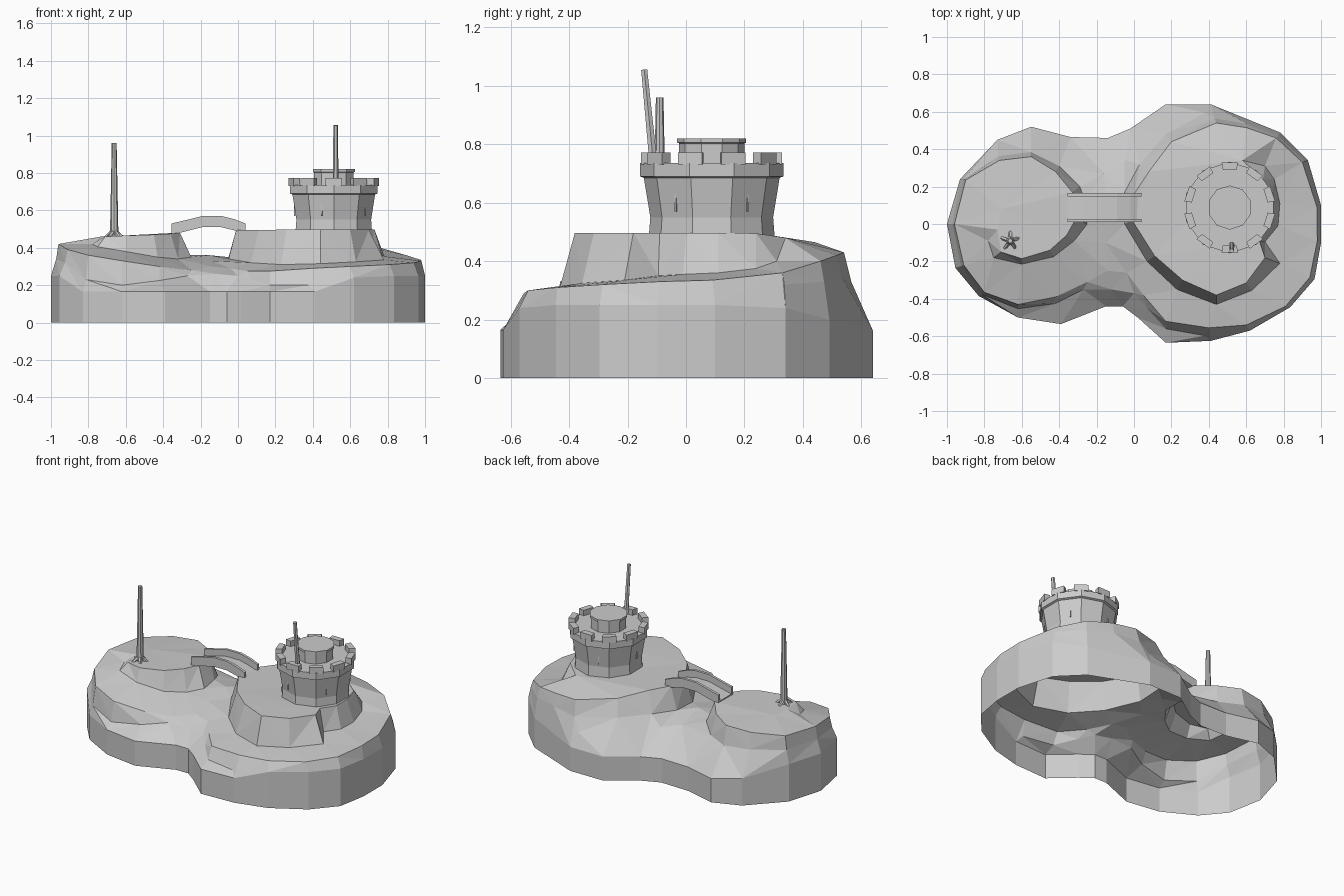
import bpy, bmesh, math
from mathutils import Vector
from mathutils.geometry import delaunay_2d_cdt

cube = bpy.data.objects.get("Cube")
if cube:
    bpy.data.objects.remove(cube, do_unlink=True)

stone = bpy.data.materials.new("plain_grey")
stone.use_nodes = True
GREY = (0.6, 0.6, 0.6, 1)
stone.diffuse_color = GREY
stone.node_tree.nodes["Principled BSDF"].inputs["Base Color"].default_value = GREY


def add_mesh(name, verts, faces):
    mesh = bpy.data.meshes.new(name)
    mesh.from_pydata([tuple(v) for v in verts], [], faces)
    mesh.materials.append(stone)
    obj = bpy.data.objects.new(name, mesh)
    bpy.context.collection.objects.link(obj)
    return obj


def fix_normals(obj):
    bm = bmesh.new()
    bm.from_mesh(obj.data)
    bmesh.ops.recalc_face_normals(bm, faces=bm.faces)
    bm.to_mesh(obj.data)
    bm.free()
    return obj


def lathe(name, centre, profile, sides, turn=0.0):
    """Closed faceted solid from (radius, z) rings."""
    verts, faces = [], []
    for r, z in profile:
        for i in range(sides):
            a = math.tau * (i + turn) / sides
            verts.append((centre[0] + r * math.cos(a), centre[1] + r * math.sin(a), z))
    for k in range(len(profile) - 1):
        for i in range(sides):
            j = (i + 1) % sides
            faces.append((k * sides + i, k * sides + j, (k + 1) * sides + j, (k + 1) * sides + i))
    faces.append(tuple(range(sides))[::-1])
    faces.append(tuple(range(len(verts) - sides, len(verts))))
    return fix_normals(add_mesh(name, verts, faces))


def rod(name, start, end, r0, r1, sides=6):
    """Tapered bar between two points."""
    start, end = Vector(start), Vector(end)
    rot = (end - start).to_track_quat('Z', 'Y')
    verts = []
    for p, r in ((start, r0), (end, r1)):
        for i in range(sides):
            a = math.tau * i / sides
            verts.append(p + rot @ Vector((r * math.cos(a), r * math.sin(a), 0)))
    faces = [(i, (i + 1) % sides, sides + (i + 1) % sides, sides + i) for i in range(sides)]
    faces += [tuple(range(sides))[::-1], tuple(range(sides, 2 * sides))]
    return fix_normals(add_mesh(name, verts, faces))


# Island shoreline, counter-clockwise: x, y, height of the sheer wall
shore = [(-1, 0, .25), (-.955, -.235, .25), (-.83, -.385, .165), (-.62, -.5, .165), (-.39, -.535, .165),
         (-.15, -.44, .165), (-.06, -.44, .165), (.02, -.5, .165), (.17, -.635, .165), (.41, -.625, .165),
         (.62, -.57, .24), (.835, -.445, .25), (.965, -.295, .25), (1, -.1, .25), (1, .1, .25),
         (.93, .34, .24), (.78, .49, .2), (.41, .64, .16), (.17, .64, .16), (-.02, .51, .16),
         (-.14, .46, .16), (-.34, .465, .16), (-.55, .52, .16), (-.73, .45, .18), (-.93, .24, .25)]

# Terrain break lines: hill edges, feet of the steep banks, and ledges below the outer rims
left_rim = [(-.25, -.31, .28), (-.42, -.39, .3), (-.62, -.43, .33), (-.8, -.365, .36), (-.91, -.22, .39),
            (-.96, 0, .42), (-.9, .235, .43), (-.72, .34, .445), (-.55, .36, .455), (-.42, .28, .465),
            (-.33, .17, .48), (-.31, .03, .48), (-.36, -.06, .475), (-.45, -.14, .47), (-.6, -.185, .465),
            (-.71, -.15, .46), (-.73, -.03, .46), (-.71, .08, .46)]
left_foot = [(-.29, .2, .35), (-.26, .12, .36), (-.25, .0, .35), (-.32, -.09, .34), (-.43, -.175, .35),
             (-.6, -.215, .38), (-.75, -.18, .405), (-.78, -.09, .42)]
left_ledge = [(-.27, -.35, .25), (-.42, -.425, .225), (-.62, -.453, .2), (-.813, -.377, .23),
              (-.925, -.225, .32), (-.972, 0, .34), (-.912, .238, .34), (-.725, .362, .34),
              (-.55, .385, .33), (-.4, .31, .33)]
right_rim = [(-.04, -.26, .29), (.05, -.38, .275), (.17, -.52, .275), (.4, -.555, .29), (.6, -.54, .3),
             (.81, -.44, .31), (.94, -.285, .32), (.98, -.09, .33), (.978, .09, .335), (.9, .33, .36),
             (.76, .46, .4), (.6, .515, .42), (.44, .54, .43), (.2, .44, .465), (.08, .28, .49),
             (.0, .16, .495), (-.01, .02, .495), (.11, -.17, .495), (.26, -.3, .497), (.44, -.38, .497),
             (.6, -.315, .497), (.7, -.18, .497), (.67, -.09, .497), (.73, .0, .497), (.73, .11, .497),
             (.69, .24, .495), (.58, .34, .48)]
right_foot = [(-.05, .17, .35), (-.05, .0, .34), (.07, -.2, .32), (.23, -.35, .31), (.44, -.43, .315),
              (.63, -.355, .325), (.78, -.21, .335), (.7, -.095, .35), (.77, -.01, .355), (.78, .11, .36),
              (.75, .24, .375), (.7, .31, .4)]
right_ledge = [(.912, .336, .32), (.772, .472, .33), (.605, .535, .34), (.43, .565, .33),
               (.17, .48, .36), (.03, .32, .36)]
front_ledge = [(.0, -.37, .25), (.07, -.45, .23), (.17, -.56, .2), (.38, -.597, .2)]
hollows = [(-.15, .08, .36), (-.15, -.1, .33), (-.14, -.25, .3), (-.12, -.35, .26),
           (-.16, .27, .32), (-.05, .34, .3), (.38, .595, .25)]

points, edges = [Vector(p) for p in hollows], []
first_shore = len(points)
for line in (shore, left_rim, left_foot, left_ledge, right_rim, right_foot, right_ledge, front_ledge):
    first = len(points)
    points += [Vector(p) for p in line]
    edges += [(i, i + 1) for i in range(first, len(points) - 1)]
edges.append((first_shore + len(shore) - 1, first_shore))
flat, _, tris, *_ = delaunay_2d_cdt([p.xy for p in points], edges, [], 1, 1e-5)
land = [Vector((v.x, v.y, min(points, key=lambda p: (p.xy - v).length).z)) for v in flat]

# Sheer wall under the shoreline, open underneath
start, n = len(land), len(shore)
land += [Vector(p) for p in shore] + [Vector((x, y, 0)) for x, y, z in shore]
walls = [(start + n + i, start + n + (i + 1) % n, start + (i + 1) % n, start + i) for i in range(n)]
island = add_mesh("island", land, [tuple(t) for t in tris] + walls)
bm = bmesh.new()
bm.from_mesh(island.data)
bmesh.ops.remove_doubles(bm, verts=bm.verts, dist=1e-4)
bm.to_mesh(island.data)
bm.free()

# Tower
C = (.512, .088)
SIDES = 10
lathe("tower_shaft", C, [(.22, .42), (.21, .55), (.233, .69)], SIDES, .5)
lathe("tower_crown", C, [(.233, .685), (.245, .69), (.245, .735), (.2, .735)], SIDES, .5)
lathe("tower_turret", C, [(.112, .73), (.112, .803), (.118, .805), (.118, .82)], SIDES, .5)


def ring_block(name, angle, half, r0, r1, z0, z1):
    verts = []
    for z in (z0, z1):
        for a, r in ((-half, r0), (half, r0), (half, r1), (-half, r1)):
            verts.append((C[0] + r * math.cos(angle + a), C[1] + r * math.sin(angle + a), z))
    faces = [(3, 2, 1, 0), (4, 5, 6, 7)] + [(i, (i + 1) % 4, 4 + (i + 1) % 4, 4 + i) for i in range(4)]
    return fix_normals(add_mesh(name, verts, faces))


# Battlements straddle the crown corners; narrow slits sit on every other shaft face
for i in range(SIDES):
    corner = math.tau * (i + .5) / SIDES
    ring_block(f"merlon_{i}", corner, .18, .205, .245, .73, .772)
    if i % 2:
        mid = math.tau * i / SIDES
        ring_block(f"slit_{i}", mid, .012, .205, .212, .57, .64)

# Arched footbridge: one deck and two rails swept across y
arch = [(-.355, .53), (-.27, .55), (-.19, .57), (-.09, .57), (-.02, .553), (.04, .53)]


def arch_strip(name, y0, y1, top, bottom):
    n = len(arch)
    verts = [(x, y, z + d) for y in (y0, y1) for d in (top, bottom) for x, z in arch]
    faces = []
    for i in range(n - 1):
        for a, b in ((0, n), (n, 3 * n), (3 * n, 2 * n), (2 * n, 0)):
            faces.append((a + i, a + i + 1, b + i + 1, b + i))
    faces += [(0, n, 3 * n, 2 * n), (n - 1, 2 * n - 1, 4 * n - 1, 3 * n - 1)]
    return fix_normals(add_mesh(name, verts, faces))


arch_strip("bridge_deck", .02, .155, -.045, -.058)
for side, y in (("front", .01), ("back", .148)):
    arch_strip(f"bridge_rail_{side}", y, y + .017, 0, -.06)

# Tower pole and the rooted mast on the small hill
rod("tower_pole", (.522, -.108, .7), (.522, -.143, 1.055), .016, .012)
MAST = Vector((-.662, -.09, .45))
rod("mast", MAST, MAST + Vector((0, 0, .51)), .023, .013, 8)
for i in range(5):
    a = math.tau * i / 5 + .3
    out = Vector((math.cos(a), math.sin(a), 0))
    rod(f"mast_root_{i}", MAST + Vector((0, 0, .045)), MAST + out * .055, .012, .009, 5)
